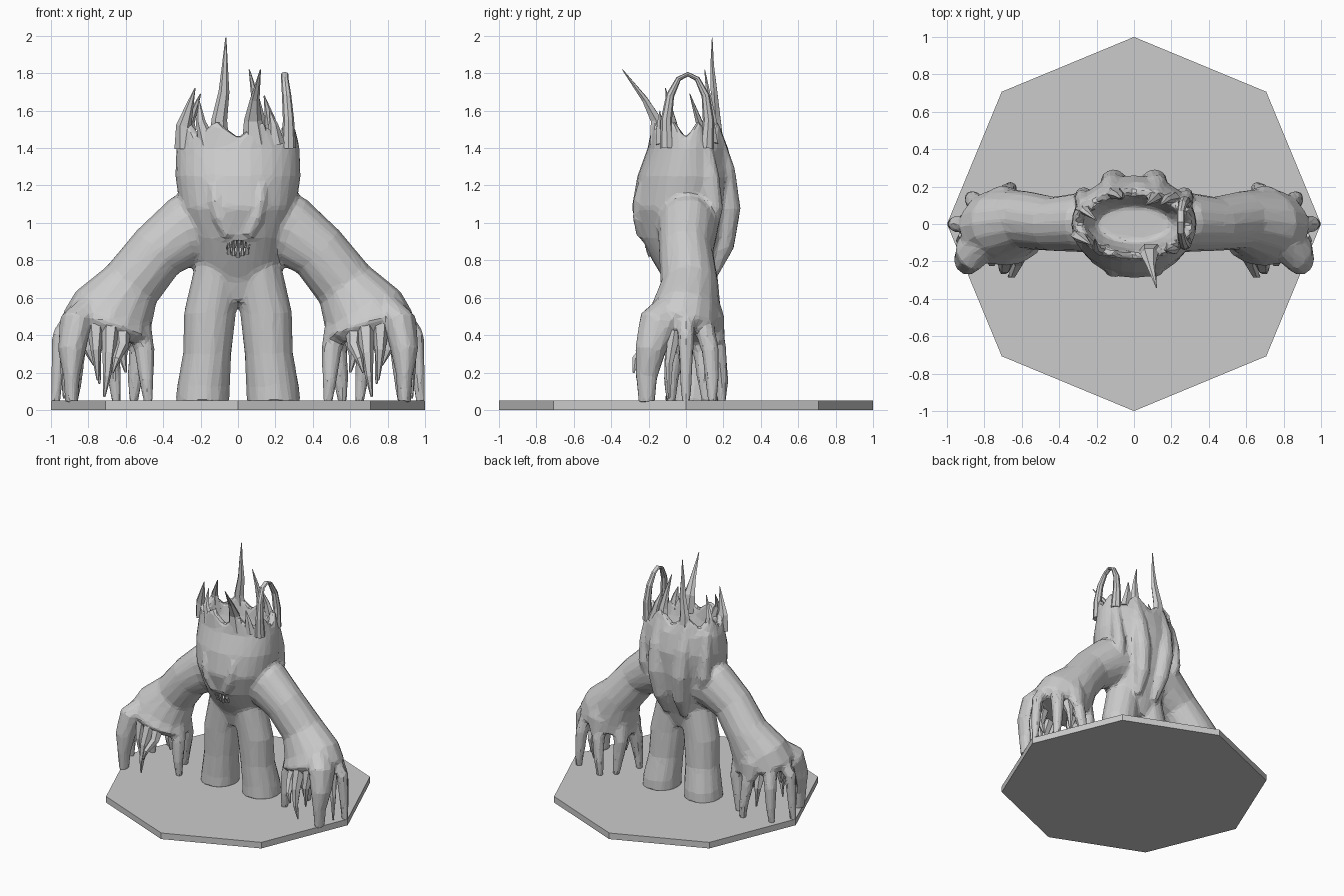
import bpy, bmesh, math
from mathutils import Vector


def loft(bm, pts, n=12, axis=None, ref=(0, 1, 0)):
    """Loft elliptical rings (x, y, z, ru, rv) along a path, capped at both ends."""
    ps = [Vector(p[:3]) for p in pts]
    rings = []
    for i, p in enumerate(pts):
        t = Vector(axis) if axis else ps[min(i + 1, len(ps) - 1)] - ps[max(i - 1, 0)]
        t.normalize()
        u = Vector(ref).cross(t).normalized()
        v = t.cross(u)
        rings.append([bm.verts.new(ps[i] + u * p[3] * math.cos(a) + v * p[4] * math.sin(a))
                      for a in (2 * math.pi * k / n for k in range(n))])
    for a, b in zip(rings, rings[1:]):
        for k in range(n):
            bm.faces.new((a[k], a[(k + 1) % n], b[(k + 1) % n], b[k]))
    bm.faces.new(rings[0][::-1])
    bm.faces.new(rings[-1])
    return rings


def spike(bm, path, r0, r1=0.003, n=6, flat=1.0, ref=(0, 1, 0)):
    """Tapering horn along a path."""
    m = len(path) - 1
    loft(bm, [(*p, r0 + (r1 - r0) * i / m, (r0 + (r1 - r0) * i / m) * flat)
              for i, p in enumerate(path)], n, ref=ref)


def finish(bm, name):
    bmesh.ops.recalc_face_normals(bm, faces=bm.faces)
    me = bpy.data.meshes.new(name)
    bm.to_mesh(me)
    bm.free()
    ob = bpy.data.objects.new(name, me)
    bpy.context.collection.objects.link(ob)
    return ob


def mir(path, s):
    return [(p[0] * s, *p[1:]) for p in path]


# octagonal base
bm = bmesh.new()
loft(bm, [(0, 0, 0, 1, 1), (0, 0, 0.05, 1, 1)], 8, axis=(0, 0, 1))
finish(bm, "base")

# trunk with hollow, jagged top
bm = bmesh.new()
trunk = [(0, 0.01, 0.58, .15, .09), (0, 0.01, 0.7, .21, .13), (0, 0, 0.8, .23, .18),
         (0, -.01, 0.92, .26, .235), (0, -.02, 1.08, .31, .27), (0, 0, 1.25, .335, .26),
         (0, 0.01, 1.4, .33, .215), (0, 0, 1.5, .315, .19), (0, 0, 1.5, .27, .15),
         (0, 0, 1.38, .25, .13), (0, 0, 1.27, .2, .1)]
for ring in loft(bm, trunk, 32, axis=(0, 0, 1))[7:9]:
    for k, v in enumerate(ring):
        v.co.z -= 0.045 * math.cos(8 * 2 * math.pi * k / 32)

for s in (1, -1):
    # legs
    loft(bm, mir([(.1, 0, .78, .13, .13), (.15, .01, .52, .14, .13), (.165, .02, .3, .13, .13),
                  (.185, .04, .12, .142, .15), (.19, .04, .04, .145, .155)], s), 14, axis=(0, 0, 1))
    # arms and palms
    loft(bm, mir([(.08, 0, 1.02, .22, .18), (.28, .01, .96, .19, .16), (.43, .0, .845, .16, .145),
                  (.57, .02, .67, .165, .155), (.67, 0, .52, .23, .19), (.70, -.02, .44, .25, .21),
                  (.71, -.02, .39, .2, .16)], s), 16)
    # outer knuckle and back knuckle
    loft(bm, mir([(.78, -.05, .56, .08, .1), (.87, -.15, .46, .09, .11), (.89, -.19, .32, .075, .085),
                  (.89, -.21, .18, .045, .06), (.89, -.21, .04, .035, .045)], s), 10)
    loft(bm, mir([(.68, .1, .6, .07, .07), (.7, .14, .48, .09, .07), (.7, .17, .36, .05, .04)], s), 8)
    # fingers reaching the ground
    for path, r in (
            ([(.86, 0, .52), (.95, 0, .4), (.965, 0, .2), (.975, 0, .04)], .055),
            ([(.54, -.03, .5), (.5, -.06, .32), (.49, -.08, .16), (.48, -.08, .04)], .07),
            ([(.55, .06, .5), (.53, .09, .32), (.55, .1, .16), (.56, .11, .04)], .07),
            ([(.68, .12, .5), (.68, .17, .32), (.66, .19, .16), (.65, .19, .04)], .06),
            ([(.82, .08, .5), (.86, .13, .32), (.87, .14, .16), (.88, .14, .04)], .06)):
        spike(bm, mir(path, s), r, .026, 8)
    # brow bumps and cheeks
    spike(bm, mir([(.12, -.22, 1.2), (.12, -.245, 1.12), (.1, -.25, 1.03), (.05, -.23, .93)], s), .04, .035, 8)
    # folds down the back
    loft(bm, mir([(.08, .13, .72, .03, .04), (.09, .2, .88, .06, .06), (.11, .225, 1.08, .07, .07),
                  (.12, .21, 1.28, .06, .055), (.12, .16, 1.46, .04, .04)], s), 10)
    loft(bm, mir([(.24, .12, .92, .04, .04), (.27, .15, 1.08, .05, .05), (.28, .13, 1.25, .04, .05),
                  (.27, .1, 1.42, .03, .04)], s), 8)

# fuse the body into one faceted skin
body = finish(bm, "body")
bpy.context.view_layer.objects.active = body
rm = body.modifiers.new("fuse", 'REMESH')
rm.mode, rm.voxel_size = 'VOXEL', 0.014
sm = body.modifiers.new("soften", 'SMOOTH')
sm.factor, sm.iterations = 0.5, 5
de = body.modifiers.new("facet", 'DECIMATE')
de.ratio = 0.07

# mouth hollow
bm = bmesh.new()
bmesh.ops.create_icosphere(bm, subdivisions=2, radius=1)
for v in bm.verts:
    v.co = Vector((v.co.x * .065, v.co.y * .09 - .22, v.co.z * .045 + .865))
cutter = finish(bm, "mouth_cutter")
cutter.hide_render = True
cutter.hide_set(True)
bo = body.modifiers.new("mouth", 'BOOLEAN')
bo.operation, bo.object, bo.solver = 'DIFFERENCE', cutter, 'EXACT'

# teeth
bm = bmesh.new()
for i in range(-2, 3):
    x, lift = i * .024, abs(i) * .008
    spike(bm, [(x, -.19, .82 + lift), (x, -.205, .85 + lift), (x * 1.1, -.22, .905)], .013)
    spike(bm, [(x + .01, -.215, .92 - lift), (x + .01, -.215, .865)], .01)
finish(bm, "teeth")

# hanging claws under each hand
bm = bmesh.new()
for s in (1, -1):
    for path, r in (
            ([(.68, -.17, .45), (.69, -.23, .3), (.7, -.25, .18), (.715, -.24, .07)], .05),
            ([(.62, -.14, .45), (.62, -.2, .34), (.65, -.27, .27), (.67, -.28, .2)], .05),
            ([(.76, -.16, .45), (.76, -.2, .32), (.75, -.19, .16)], .05),
            ([(.8, -.12, .42), (.8, -.14, .32), (.77, -.14, .24)], .05),
            ([(.6, .0, .42), (.62, -.02, .3), (.6, -.02, .2)], .05),
            ([(.9, -.06, .42), (.93, -.09, .25), (.93, -.09, .06)], .04),
            ([(.75, .1, .42), (.76, .15, .3), (.74, .14, .14)], .05)):
        spike(bm, mir(path, s), r, .006)
finish(bm, "hanging_claws")

# crown of horns around the rim
bm = bmesh.new()
for path, r in (
        ([(-.1, .17, 1.4), (-.1, .16, 1.55), (-.075, .15, 1.7), (-.07, .14, 1.84), (-.065, .14, 1.99)], .055),
        ([(.09, -.15, 1.42), (.08, -.16, 1.55), (.09, -.22, 1.66), (.12, -.34, 1.82)], .07),
        ([(.1, .16, 1.4), (.11, .14, 1.55), (.09, .12, 1.68), (.06, .1, 1.82)], .055),
        ([(-.28, -.06, 1.4), (-.29, -.07, 1.52), (-.26, -.09, 1.62), (-.23, -.11, 1.72)], .06),
        ([(-.26, .08, 1.4), (-.26, .07, 1.54), (-.2, .02, 1.69)], .055),
        ([(-.16, -.14, 1.42), (-.2, -.13, 1.54), (-.21, -.08, 1.66)], .05),
        ([(.2, .14, 1.42), (.17, .13, 1.56), (.14, .1, 1.68)], .05),
        ([(.2, -.13, 1.42), (.19, -.14, 1.52), (.17, -.14, 1.6)], .05)):
    spike(bm, path, r, flat=.7)
finish(bm, "crown_horns")

# looped horn on one side
bm = bmesh.new()
loft(bm, [(.27, -.1, 1.4, .04, .04), (.27, -.105, 1.55, .03, .03), (.26, -.085, 1.68, .022, .025),
          (.25, -.04, 1.77, .014, .02), (.25, .01, 1.795, .012, .02), (.25, .06, 1.77, .014, .02),
          (.26, .105, 1.68, .022, .025), (.27, .12, 1.55, .03, .03), (.27, .11, 1.4, .04, .04)],
     8, ref=(1, 0, 0))
finish(bm, "looped_horn")
